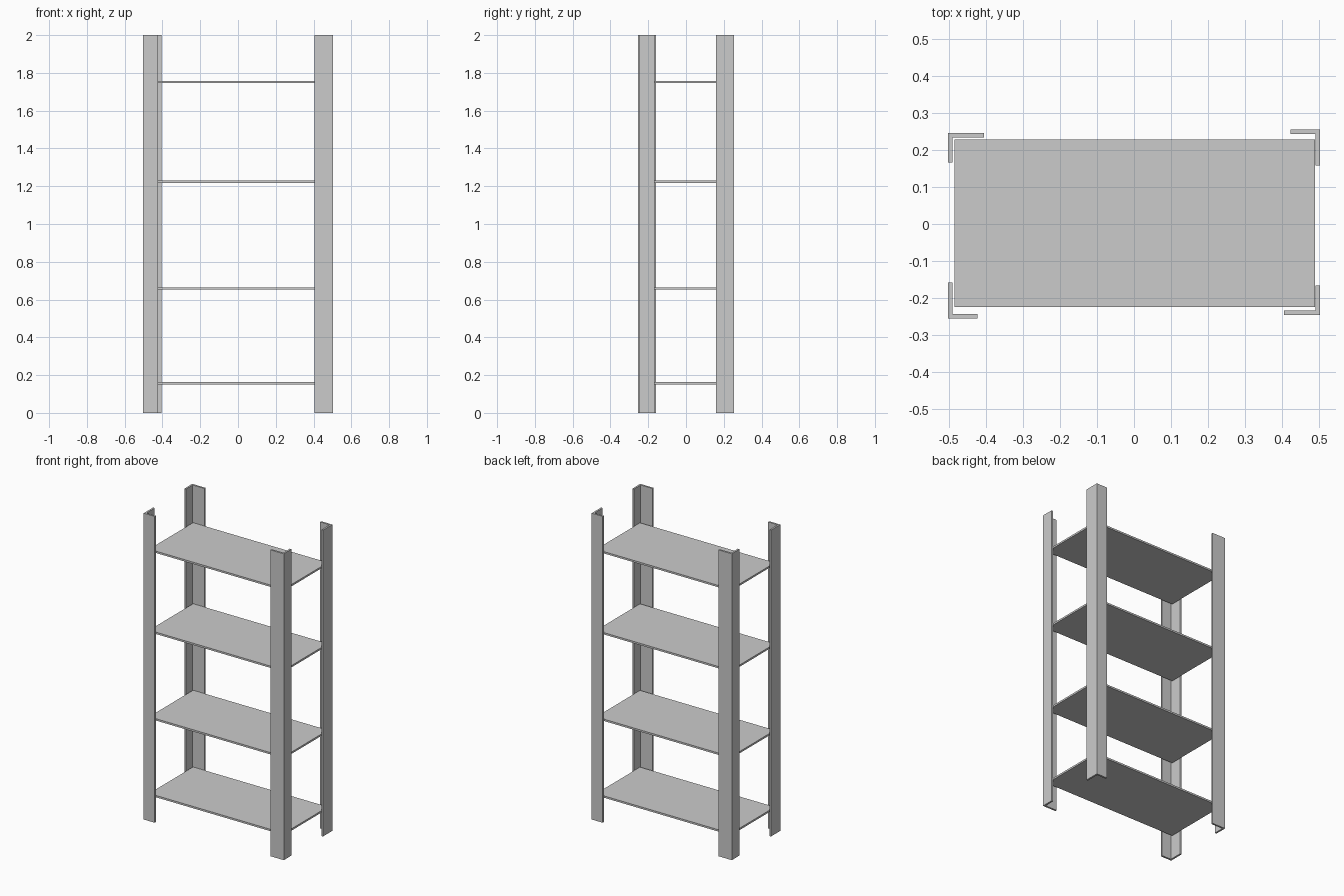
import bpy, bmesh

if "Cube" in bpy.data.objects:
    bpy.data.objects.remove(bpy.data.objects["Cube"])

T = 0.012  # angle-iron thickness


def prism(name, outline, z0, z1):
    """Extrude a flat outline from z0 up to z1."""
    bm = bmesh.new()
    face = bm.faces.new([bm.verts.new((x, y, z0)) for x, y in outline])
    geom = bmesh.ops.extrude_face_region(bm, geom=[face])["geom"]
    verts = [g for g in geom if isinstance(g, bmesh.types.BMVert)]
    bmesh.ops.translate(bm, verts=verts, vec=(0, 0, z1 - z0))
    bmesh.ops.recalc_face_normals(bm, faces=bm.faces)
    mesh = bpy.data.meshes.new(name)
    bm.to_mesh(mesh)
    bm.free()
    obj = bpy.data.objects.new(name, mesh)
    bpy.context.collection.objects.link(obj)
    return obj


def angle_post(name, sx, sy, cy, lx, ly):
    """L-section upright, outer corner at (sx*0.503, sy*cy), arms pointing inward."""
    profile = [(0, 0), (lx, 0), (lx, T), (T, T), (T, ly), (0, ly)]
    prism(name, [(sx * (0.503 - x), sy * (cy - y)) for x, y in profile], 0, 2)


# Corner uprights: the long and short arms swap around the frame
angle_post("post_front_left", -1, -1, 0.255, 0.08, 0.097)
angle_post("post_back_right", 1, 1, 0.255, 0.08, 0.097)
angle_post("post_front_right", 1, -1, 0.246, 0.097, 0.08)
angle_post("post_back_left", -1, 1, 0.246, 0.097, 0.08)

# Shelf boards
x0, x1, y0, y1 = -0.485, 0.489, -0.224, 0.229
for i, z in enumerate((0.157, 0.658, 1.223, 1.752)):
    prism(f"shelf_{i + 1}", [(x0, y0), (x1, y0), (x1, y1), (x0, y1)], z - 0.006, z + 0.006)
